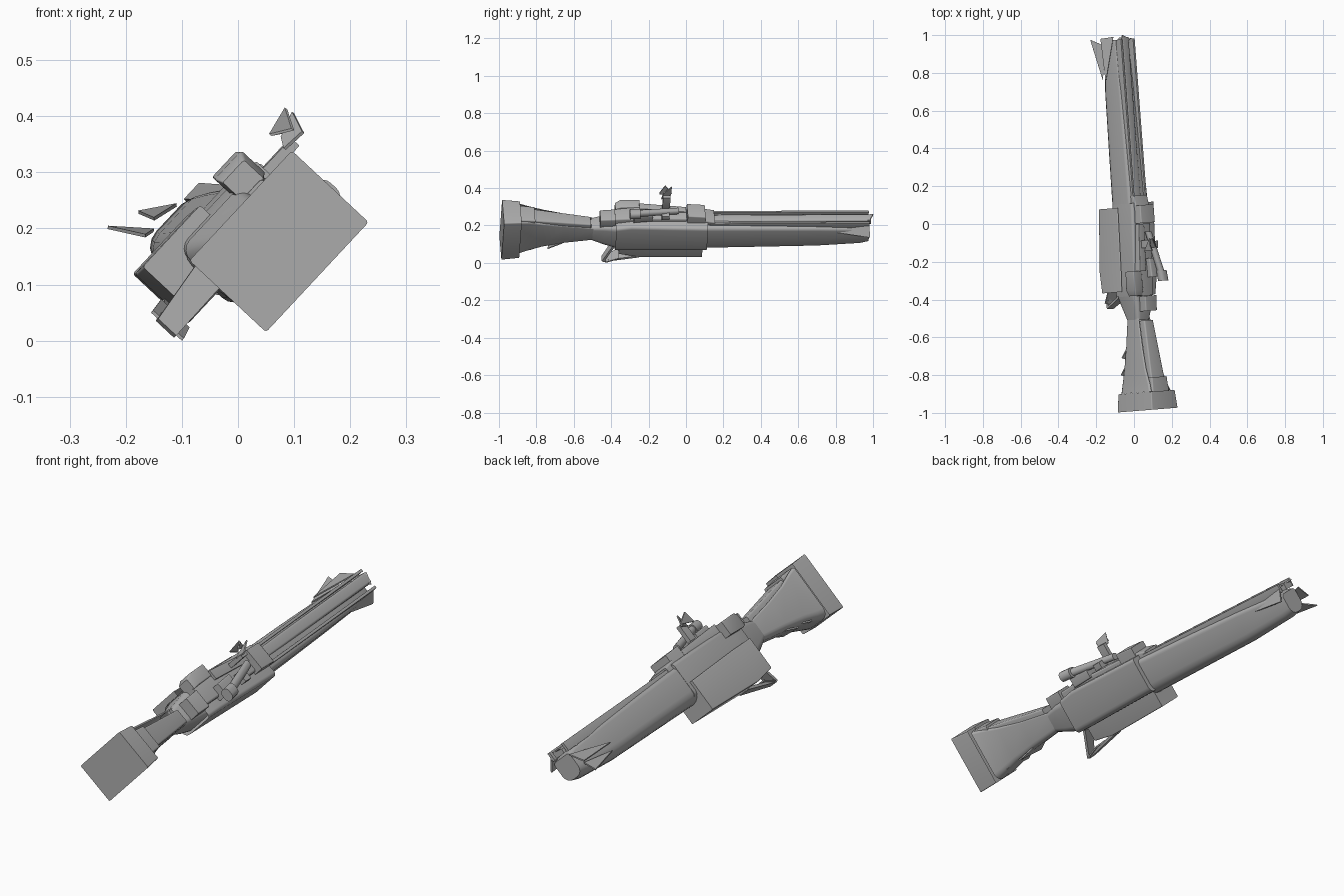
import bpy, bmesh, math
from mathutils import Vector

ROLL = math.radians(43)          # the rifle lies rolled towards +x
U = Vector((math.sin(ROLL), 0, math.cos(ROLL)))    # rifle's own "up"
S = Vector((math.cos(ROLL), 0, -math.sin(ROLL)))   # rifle's own "right"
YAW = 0.08                       # end faces follow the slight yaw
N = 4                            # segments per rounded corner
TOP, BOTTOM = {N}, set(range(2 * N + 2, 4 * N + 3))   # profile edges that may be left open

grey = bpy.data.materials.new("gunmetal_grey")
grey.diffuse_color = (0.42, 0.42, 0.42, 1)


def finish(name, bm, angle=35):
    bmesh.ops.recalc_face_normals(bm, faces=bm.faces)
    me = bpy.data.meshes.new(name)
    bm.to_mesh(me)
    bm.free()
    ob = bpy.data.objects.new(name, me)
    bpy.context.collection.objects.link(ob)
    me.materials.append(grey)
    bpy.ops.object.select_all(action='DESELECT')
    ob.select_set(True)
    bpy.context.view_layer.objects.active = ob
    bpy.ops.object.shade_smooth_by_angle(angle=math.radians(angle))
    return ob


def profile(w, h, rt, rb):
    """Rounded rectangle with separate top and bottom corner radii."""
    pts = []
    for sx, sz, r, a0 in ((1, 1, rt, 0), (-1, 1, rt, 90), (-1, -1, rb, 180), (1, -1, rb, 270)):
        r *= min(w, h) / 2
        for i in range(N + 1):
            a = math.radians(a0 + 90 * i / N)
            pts.append((sx * (w / 2 - r) + r * math.cos(a), sz * (h / 2 - r) + r * math.sin(a)))
    return pts


def loft(name, sections, rt=0.12, rb=0.12, ds=0, du=0, caps="rf", skip=()):
    """Sections are (y, x, z, width, height); ds / du shift along rifle right / up.
    caps: r = rear end closed, f = far end closed; skip: buried profile edges left open."""
    bm = bmesh.new()
    rings = []
    for y, x, z, w, h in sections:
        ring = []
        for a, b in profile(w, h, rt, rb):
            d = S * (a + ds) + U * (b + du)
            ring.append(bm.verts.new((x + d.x, y + YAW * d.x, z + d.z)))
        rings.append(ring)
    for r0, r1 in zip(rings, rings[1:]):
        for i in range(len(r0)):
            if i not in skip:
                j = (i + 1) % len(r0)
                bm.faces.new((r0[i], r0[j], r1[j], r1[i]))
    if "r" in caps:
        bm.faces.new(rings[0])
    if "f" in caps:
        bm.faces.new(rings[-1])
    return finish(name, bm)


def plate(name, pts, t=0.006):
    """Thin flat plate with straight edges."""
    bm = bmesh.new()
    f = bm.faces.new([bm.verts.new(p) for p in pts])
    f.normal_update()
    step = f.normal * t
    out = bmesh.ops.extrude_face_region(bm, geom=[f])
    for v in out["geom"]:
        if isinstance(v, bmesh.types.BMVert):
            v.co += step
    return finish(name, bm)


# Butt and stock: the stock flares out until it meets the butt
loft("butt_pad", [(-0.985, 0.073, 0.177, 0.187, 0.268), (-0.89, 0.066, 0.178, 0.172, 0.258)],
     0.06, 0.06, caps="r")
loft("stock", [(-0.89, 0.058, 0.178, 0.155, 0.245), (-0.85, 0.052, 0.18, 0.138, 0.225),
               (-0.77, 0.042, 0.182, 0.122, 0.18), (-0.65, 0.032, 0.182, 0.104, 0.135),
               (-0.5, 0.022, 0.18, 0.09, 0.095)], 0.15, 0.5, caps="", skip=TOP)
loft("stock_comb", [(-0.87, 0.125, 0.25, 0.10, 0.035), (-0.51, 0.065, 0.212, 0.065, 0.04)], 0.4, 0.1, caps="f")
loft("stock_band", [(-0.89, 0.127, 0.25, 0.12, 0.05), (-0.81, 0.118, 0.245, 0.11, 0.05)], 0.3, 0.1, caps="f")

# Wrist
loft("wrist", [(-0.51, 0.022, 0.18, 0.088, 0.095), (-0.44, 0.014, 0.176, 0.114, 0.135),
               (-0.36, 0.0, 0.17, 0.14, 0.165)], 0.4, 0.5, caps="")
loft("wrist_block", [(-0.46, 0.075, 0.235, 0.08, 0.055), (-0.38, 0.07, 0.237, 0.085, 0.06)], 0.2, 0.1)

# Receiver with the deep housing below
loft("receiver", [(-0.38, 0.008, 0.17, 0.15, 0.165), (-0.3, 0.005, 0.178, 0.162, 0.18),
                  (0.11, -0.008, 0.174, 0.162, 0.17)], 0.2, 0.35, caps="f")
loft("lower_housing", [(-0.36, -0.073, 0.144, 0.125, 0.15), (-0.25, -0.08, 0.135, 0.13, 0.165),
                       (0.085, -0.09, 0.127, 0.132, 0.145)], 0.08, 0.08, skip=TOP)
loft("upper_receiver", [(-0.38, 0.05, 0.235, 0.085, 0.07), (-0.25, 0.04, 0.242, 0.10, 0.08),
                        (0.0, 0.03, 0.24, 0.09, 0.07)], 0.25, 0.1, caps="r", skip=BOTTOM)
loft("front_block", [(0.005, 0.045, 0.25, 0.10, 0.09), (0.1, 0.038, 0.245, 0.10, 0.09)], 0.12, 0.05, skip=BOTTOM)
loft("front_collar", [(0.09, 0.02, 0.23, 0.10, 0.08), (0.15, 0.01, 0.225, 0.10, 0.07)],
     0.2, 0.05, caps="f", skip=BOTTOM)
loft("rear_block", [(-0.38, 0.01, 0.285, 0.05, 0.055), (-0.35, 0.004, 0.293, 0.06, 0.07),
                    (-0.25, -0.002, 0.295, 0.06, 0.065)], 0.2, 0.1)
loft("top_rail", [(-0.25, 0.035, 0.29, 0.045, 0.04), (0.0, 0.03, 0.275, 0.04, 0.03)], 0.2, 0.1)

# Bolt arm with its knob on the upper right
loft("bolt_arm", [(-0.29, 0.155, 0.262, 0.036, 0.036), (-0.04, 0.075, 0.278, 0.035, 0.03)], 0.9, 0.9)
loft("bolt_knob", [(-0.3, 0.155, 0.26, 0.055, 0.045), (-0.245, 0.145, 0.262, 0.055, 0.045)], 0.9, 0.9)
loft("bolt_base", [(-0.28, 0.10, 0.25, 0.06, 0.05), (-0.18, 0.09, 0.255, 0.06, 0.04)], 0.3, 0.3)
loft("side_lug", [(-0.13, 0.10, 0.255, 0.05, 0.03), (-0.09, 0.10, 0.255, 0.05, 0.03)], 0.2, 0.2)

# Raised sight: neck and thin leaves
loft("sight_neck", [(-0.125, 0.075, 0.325, 0.02, 0.08), (-0.085, 0.072, 0.325, 0.02, 0.08)])
plate("sight_leaf_left", [(0.06, -0.14, 0.365), (0.10, -0.14, 0.375), (0.088, -0.11, 0.412), (0.085, -0.075, 0.37)])
plate("sight_leaf_right", [(0.085, -0.13, 0.34), (0.118, -0.12, 0.37), (0.10, -0.075, 0.405), (0.08, -0.08, 0.36)])

# Long fore-end with a rounded belly, rails and barrel on top
fore = [(0.09, -0.027, 0.187, 0.138, 0.17), (0.4, -0.052, 0.188, 0.132, 0.16),
        (0.7, -0.077, 0.188, 0.122, 0.148), (0.93, -0.093, 0.19, 0.11, 0.122),
        (0.975, -0.096, 0.19, 0.10, 0.10)]
loft("fore_end", fore, 0.3, 0.75, ds=0.013, du=-0.0125, caps="f")
for name, side in (("left", -0.038), ("right", 0.05)):
    loft("fore_rail_" + name, [(0.12, -0.025, 0.19, 0.012, 0.036), (0.975, -0.092, 0.193, 0.012, 0.04)],
         0.1, 0.1, ds=side, du=0.06)
loft("barrel", [(0.1, -0.025, 0.19, 0.05, 0.03), (0.985, -0.092, 0.195, 0.05, 0.03)],
     0.6, 0.1, du=0.055, skip=BOTTOM)

# Thin fins at the muzzle
plate("muzzle_fin_left", [(-0.165, 0.76, 0.19), (-0.232, 0.975, 0.205), (-0.15, 0.94, 0.2)])
plate("muzzle_fin_upper", [(-0.15, 0.75, 0.22), (-0.178, 0.98, 0.232), (-0.11, 0.99, 0.245)])
plate("muzzle_fin_top", [(-0.09, 0.9, 0.25), (-0.06, 1.0, 0.262), (-0.02, 0.98, 0.225)])
plate("muzzle_fin_right", [(-0.012, 0.75, 0.17), (-0.01, 0.98, 0.2), (-0.015, 0.985, 0.135)])

# Trigger guard: open triangle of flat straps behind the housing
tip = Vector((-0.13, -0.44, 0.02))
for name, end in (("upper", Vector((-0.05, -0.37, 0.12))), ("lower", Vector((-0.115, -0.25, 0.05)))):
    plate("guard_strap_" + name, [tip - S * 0.022, tip + S * 0.022, end + S * 0.03, end - S * 0.03], 0.012)
plate("guard_cross", [(-0.155, -0.42, 0.05), (-0.10, -0.43, 0.0), (-0.09, -0.36, 0.02), (-0.14, -0.36, 0.07)])

# Ragged strap pieces below the stock
for i, (y, k) in enumerate(((-0.8, 1.0), (-0.71, 0.6))):
    x, z = 0.0 - 0.01 * k, 0.11 - 0.01 * k
    plate("stock_strap_%d" % (i + 1), [(x - 0.06, y, z + 0.05), (x + 0.04, y - 0.03, z - 0.03),
                                       (x + 0.03, y + 0.05, z), (x - 0.03, y + 0.06, z + 0.05)])
